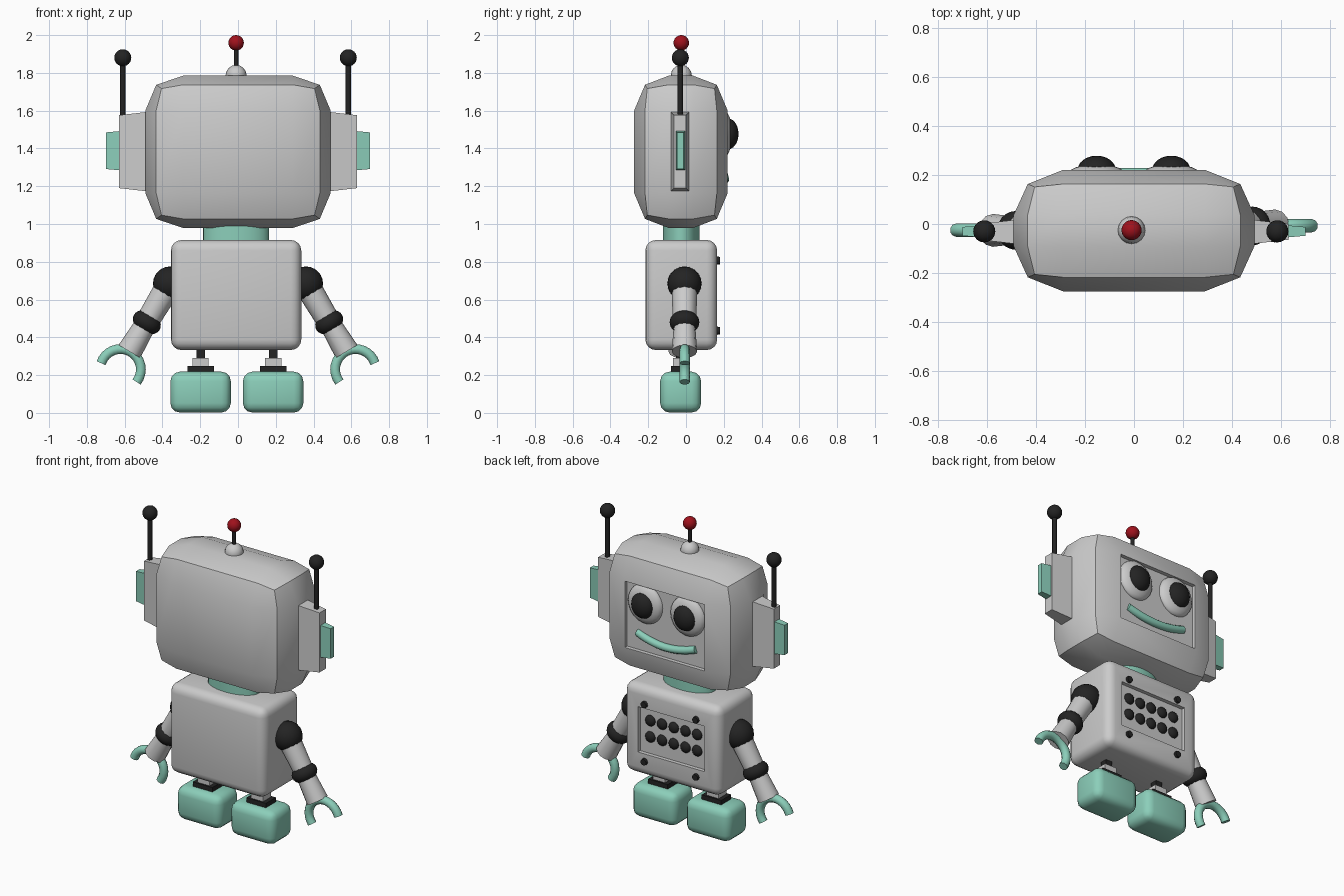
import bpy, bmesh, math
from mathutils import Matrix, Vector

if "Cube" in bpy.data.objects:
    bpy.data.objects.remove(bpy.data.objects["Cube"])

def material(name, rgb):
    m = bpy.data.materials.new(name)
    m.diffuse_color = (*rgb, 1)
    m.use_nodes = True
    m.node_tree.nodes["Principled BSDF"].inputs["Base Color"].default_value = m.diffuse_color
    return m

TEAL = material("teal", (0.26, 0.62, 0.49))
BLACK = material("black", (0.017, 0.017, 0.017))
RED = material("red", (0.35, 0.006, 0.012))

def finish(name, bm, mat=None, angle=32):
    bmesh.ops.recalc_face_normals(bm, faces=bm.faces)
    me = bpy.data.meshes.new(name)
    bm.to_mesh(me)
    bm.free()
    ob = bpy.data.objects.new(name, me)
    bpy.context.collection.objects.link(ob)
    if mat:
        me.materials.append(mat)
    bpy.ops.object.select_all(action='DESELECT')
    ob.select_set(True)
    bpy.context.view_layer.objects.active = ob
    bpy.ops.object.shade_smooth_by_angle(angle=math.radians(angle))
    return ob

def box_bm(lo, hi, bevel=0, segments=3):
    lo, hi = Vector(lo), Vector(hi)
    bm = bmesh.new()
    bmesh.ops.create_cube(bm, size=1, matrix=Matrix.Translation((lo + hi) / 2) @ Matrix.Diagonal((*(hi - lo), 1)))
    if bevel:
        bmesh.ops.bevel(bm, geom=bm.edges[:], offset=bevel, segments=segments, profile=0.5, affect='EDGES')
    return bm

def axis_matrix(p, q):
    p, q = Vector(p), Vector(q)
    return Matrix.Translation((p + q) / 2) @ (q - p).to_track_quat('Z', 'Y').to_matrix().to_4x4()

def rod(name, p, q, r1, r2, mat=None, sides=16, squash=1):
    bm = bmesh.new()
    m = axis_matrix(p, q) @ Matrix.Diagonal((1, squash, 1, 1))
    bmesh.ops.create_cone(bm, cap_ends=True, segments=sides, radius1=r1, radius2=r2,
                          depth=(Vector(q) - Vector(p)).length, matrix=m)
    return finish(name, bm, mat)

def ball(name, c, size, mat=None, rot=Matrix(), seg=24):
    bm = bmesh.new()
    bmesh.ops.create_uvsphere(bm, u_segments=seg, v_segments=seg // 2, radius=1,
                              matrix=Matrix.Translation(c) @ rot @ Matrix.Diagonal((*size, 1)))
    return finish(name, bm, mat)

def tube(name, pts, r, mat):
    cu = bpy.data.curves.new(name, 'CURVE')
    cu.dimensions = '3D'
    cu.bevel_depth, cu.bevel_resolution, cu.use_fill_caps = r, 3, True
    sp = cu.splines.new('POLY')
    sp.points.add(len(pts) - 1)
    for p, co in zip(sp.points, pts):
        p.co = (*co, 1)
    cu.materials.append(mat)
    ob = bpy.data.objects.new(name, cu)
    bpy.context.collection.objects.link(ob)

def recess(bm, x0, x1, z0, z1, depth):
    """Sink a rectangular panel into the largest +y face."""
    bm.normal_update()
    f = max((f for f in bm.faces if f.normal.y > 0.99), key=lambda f: f.calc_area())
    bmesh.ops.inset_individual(bm, faces=[f], thickness=0.005)
    c = f.calc_center_median()
    for v in f.verts:
        v.co.x = x0 if v.co.x < c.x else x1
        v.co.z = z0 if v.co.z < c.z else z1
    new = bmesh.ops.extrude_discrete_faces(bm, faces=[f])['faces'][0]
    bmesh.ops.translate(bm, verts=new.verts[:], vec=(0, -depth, 0))

# Head: bulged box, each side a 3x3 grid of faces
INNER, FACE = Vector((0.29, 0.065, 0.22)), Vector((0.49, 0.247, 0.403))
EDGE, CORNER = Vector((0.433, 0.19, 0.355)), Vector((0.405, 0.178, 0.335))
CENTRE = Vector((0, -0.027, 1.382))

def head_point(idx):
    outer = [i in (0, 3) for i in idx]
    shape = (INNER, FACE, EDGE, CORNER)[sum(outer)]
    return CENTRE + Vector([(-1 if i < 2 else 1) * (shape[a] if outer[a] else INNER[a])
                            for a, i in enumerate(idx)])

bm = bmesh.new()
grid = {}
for a in range(3):
    b, c = (a + 1) % 3, (a + 2) % 3
    for end in (0, 3):
        for u in range(3):
            for v in range(3):
                quad = []
                for du, dv in ((0, 0), (1, 0), (1, 1), (0, 1)):
                    idx = [0, 0, 0]
                    idx[a], idx[b], idx[c] = end, u + du, v + dv
                    key = tuple(idx)
                    if key not in grid:
                        grid[key] = bm.verts.new(head_point(key))
                    quad.append(grid[key])
                bm.faces.new(quad)
bmesh.ops.recalc_face_normals(bm, faces=bm.faces)
recess(bm, -0.285, 0.285, 1.167, 1.597, 0.025)
finish("head", bm)

# Face
for s in (-1, 1):
    ball("eye", (s * 0.152, 0.195, 1.477), (0.122, 0.05, 0.127))
    ball("pupil", (s * 0.152, 0.222, 1.477), (0.077, 0.056, 0.082), BLACK)
tube("mouth", [(t * 0.21, 0.205 - 0.01 * t * t, 1.237 + 0.04 * t * t)
               for t in [i / 6 - 1 for i in range(13)]], 0.024, TEAL)

# Top beacon
rod("beacon_rod", (-0.01, -0.025, 1.8), (-0.01, -0.025, 1.95), 0.012, 0.012, BLACK)
ball("beacon_dome", (-0.01, -0.025, 1.786), (0.056, 0.056, 0.056), seg=16)
ball("beacon_ball", (-0.01, -0.025, 1.959), (0.041, 0.041, 0.041), RED)

# Ears with side antennas
def taper_block(name, s, x0, x1, y, z, hy, hz, shrink, mat=None):
    bm = box_bm((x0, y - hy, z - hz), (x1, y + hy, z + hz))
    for v in bm.verts:
        if v.co.x > (x0 + x1) / 2:
            v.co.y += -shrink if v.co.y > y else shrink
            v.co.z += -shrink if v.co.z > z else shrink
        v.co.x *= s
    finish(name, bm, mat)

for s in (-1, 1):
    taper_block("ear", s, 0.44, 0.63, -0.032, 1.383, 0.054, 0.215, 0.022)
    taper_block("ear_cap", s, 0.61, 0.698, -0.03, 1.388, 0.026, 0.105, 0.008, TEAL)
    x = s * 0.597 - 0.013
    rod("antenna_rod", (x, -0.03, 1.56), (x, -0.03, 1.88), 0.014, 0.014, BLACK)
    ball("antenna_ball", (x, -0.03, 1.88), (0.045, 0.045, 0.045), BLACK)

# Neck and body with sunken control panel
rod("neck", (-0.01, -0.025, 0.89), (-0.01, -0.025, 1.02), 0.175, 0.175, TEAL, 32, 0.097 / 0.175)
bm = box_bm((-0.355, -0.215, 0.333), (0.335, 0.165, 0.915), 0.055, 4)
recess(bm, -0.25, 0.23, 0.483, 0.777, 0.025)
finish("body", bm)
for i in range(5):
    for z in (0.592, 0.697):
        ball("button", (-0.012 + (i - 2) * 0.084, 0.14, z), (0.035, 0.025, 0.035), BLACK, seg=16)
for x in (-0.19, 0.18):
    for z in (0.435, 0.806):
        rod("bolt", (x, 0.15, z), (x, 0.181, z), 0.023, 0.02, BLACK, 12)

# Arms and claw hands
for s, y in ((-1, -0.026), (1, -0.008)):
    def at(t):
        return Vector((s * (0.36 + 0.215 * t), y, 0.685 - 0.36 * t))
    ball("shoulder", at(0), (0.09, 0.09, 0.09), BLACK)
    rod("upper_arm", at(0.1), at(0.55), 0.068, 0.062, sides=12)
    ball("elbow", at(0.57), (0.079, 0.079, 0.058), BLACK, at(0).to_3d() and
         (at(1) - at(0)).to_track_quat('Z', 'Y').to_matrix().to_4x4())
    rod("forearm", at(0.57), at(1), 0.056, 0.067, sides=12)
    angles = [math.radians(-38 + 200 * i / 16) for i in range(17)]
    tube("claw", [(s * (0.622 - 0.108 * math.cos(a)), y + 0.001, 0.23 + 0.108 * math.sin(a))
                  for a in angles], 0.027, TEAL)

# Legs and feet
for x in (-0.198, 0.186):
    finish("leg", box_bm((x - 0.023, -0.053, 0.28), (x + 0.023, -0.007, 0.35)), BLACK)
    finish("ankle", box_bm((x - 0.043, -0.07, 0.245), (x + 0.043, 0.01, 0.29)))
    finish("ankle_plate", box_bm((x - 0.07, -0.08, 0.21), (x + 0.07, 0.022, 0.247)), BLACK)
    finish("foot", box_bm((x - 0.16, -0.137, 0.002), (x + 0.16, 0.08, 0.218), 0.05, 3), TEAL)
